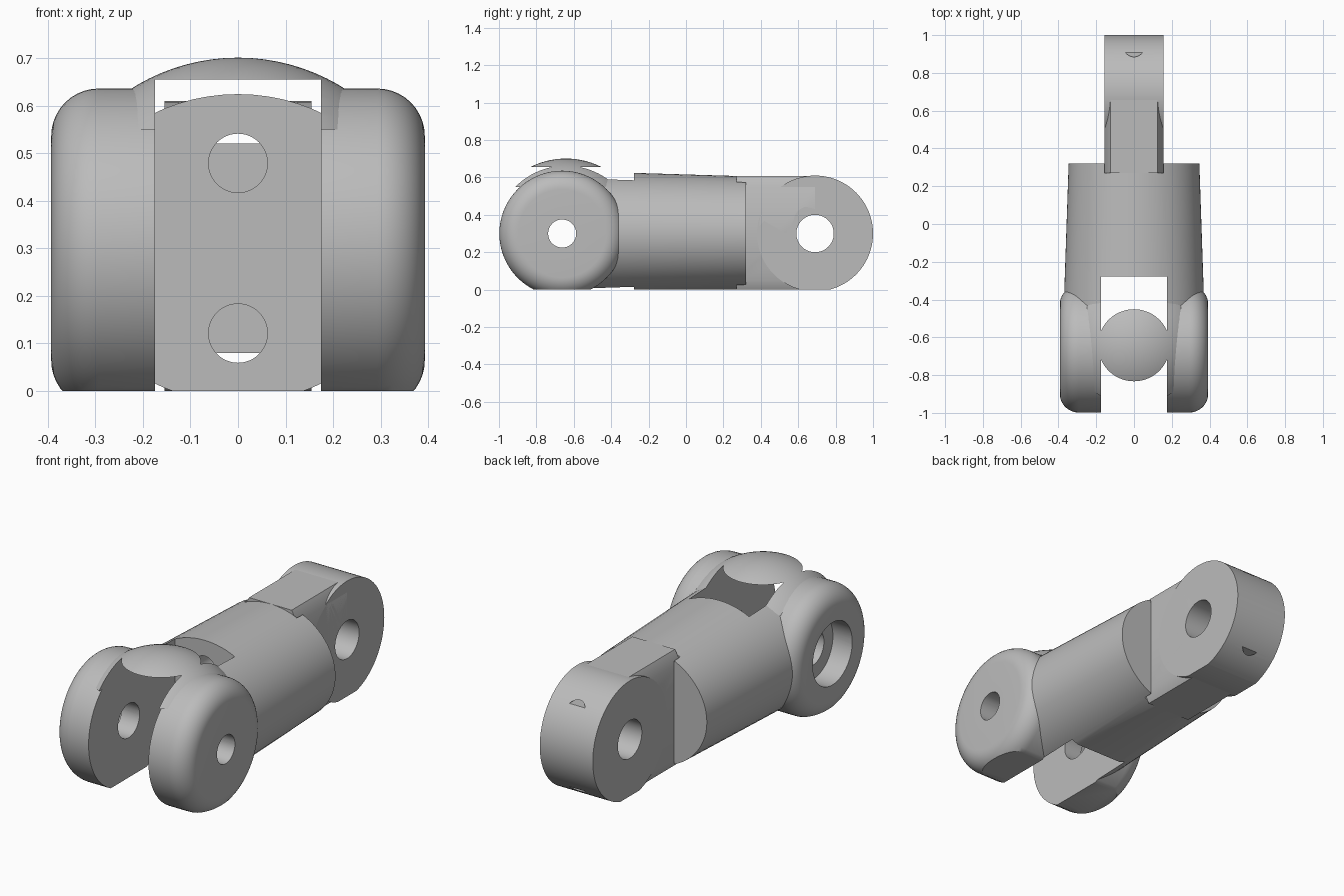
import bpy, bmesh, math
from mathutils import Matrix, Vector

if "Cube" in bpy.data.objects:
    bpy.data.objects.remove(bpy.data.objects["Cube"])

grey = bpy.data.materials.new("plain_grey")
grey.use_nodes = True
COLOUR = (0.5, 0.5, 0.5, 1)
grey.diffuse_color = COLOUR
grey.node_tree.nodes["Principled BSDF"].inputs["Base Color"].default_value = COLOUR

AXIS_Z = 0.3       # height of both pivots
FORK_Y = -0.662    # fork pivot
TAIL_Y = 0.69      # tail pivot
SLOT = 0.175       # half width of the fork slot
TAIL_W = 0.155     # half width of the tail


def make(name, bm):
    bmesh.ops.recalc_face_normals(bm, faces=bm.faces)
    mesh = bpy.data.meshes.new(name)
    bm.to_mesh(mesh)
    bm.free()
    mesh.materials.append(grey)
    ob = bpy.data.objects.new(name, mesh)
    bpy.context.collection.objects.link(ob)
    return ob


def box(lo, hi, name="cutter"):
    lo, hi = Vector(lo), Vector(hi)
    bm = bmesh.new()
    size = Matrix.Diagonal((*(hi - lo), 1))
    bmesh.ops.create_cube(bm, size=1, matrix=Matrix.Translation((lo + hi) / 2) @ size)
    return make(name, bm)


def rod(axis, start, end, radius, a, b, name="cutter", segments=64):
    """Cylinder along x (a, b = y, z) or along y (a, b = x, z)."""
    mid = (start + end) / 2
    centre = (mid, a, b) if axis == "x" else (a, mid, b)
    turn = Matrix.Rotation(math.pi / 2, 4, "Y" if axis == "x" else "X")
    bm = bmesh.new()
    bmesh.ops.create_cone(bm, cap_ends=True, segments=segments, radius1=radius,
                          radius2=radius, depth=abs(end - start),
                          matrix=Matrix.Translation(centre) @ turn)
    return make(name, bm)


def cut(ob, cutter):
    mod = ob.modifiers.new("cut", "BOOLEAN")
    mod.operation, mod.solver, mod.object = "DIFFERENCE", "EXACT", cutter
    bpy.context.view_layer.objects.active = ob
    bpy.ops.object.modifier_apply(modifier=mod.name)
    bpy.data.objects.remove(cutter)


def trim_below(ob, z=0.0):
    cut(ob, box((-2, -2, z - 2), (2, 2, z)))


def finish(ob):
    bpy.ops.object.select_all(action="DESELECT")
    ob.select_set(True)
    bpy.context.view_layer.objects.active = ob
    bpy.ops.object.shade_smooth_by_angle(angle=math.radians(30))


# Fork discs: round-edged wheels with a pin hole, one side counterbored
def fork_disc(name, side):
    outer, radius, fillet = 0.393, 0.336, 0.1
    profile = [(SLOT, 0), (SLOT, radius)]
    for i in range(11):
        t = math.pi / 2 * i / 10
        profile.append((outer - fillet + fillet * math.sin(t),
                        radius - fillet + fillet * math.cos(t)))
    profile.append((outer, 0))
    bm = bmesh.new()
    verts = [bm.verts.new((side * x, FORK_Y, AXIS_Z + r)) for x, r in profile]
    edges = [bm.edges.new(pair) for pair in zip(verts, verts[1:])]
    bmesh.ops.spin(bm, geom=verts + edges, cent=(0, FORK_Y, AXIS_Z), axis=(1, 0, 0),
                   angle=math.tau, steps=72, use_duplicate=False)
    bmesh.ops.remove_doubles(bm, verts=bm.verts, dist=1e-5)
    ob = make(name, bm)
    trim_below(ob)
    cut(ob, rod("x", side * 0.1, side * 0.5, 0.075 if side > 0 else 0.09, FORK_Y, AXIS_Z))
    if side < 0:
        cut(ob, rod("x", -0.28, -0.5, 0.165, FORK_Y, AXIS_Z))
    finish(ob)


fork_disc("left_fork_disc", 1)
fork_disc("right_fork_disc", -1)

# Body: tapered oval barrel, slotted at the front and notched for the tail
back, front = 0.32, -0.5
bm = bmesh.new()
bmesh.ops.create_cone(bm, cap_ends=True, segments=72, radius1=0.346, radius2=0.374,
                      depth=back - front,
                      matrix=Matrix.Translation((0, (back + front) / 2, AXIS_Z))
                      @ Matrix.Diagonal((1, 1, 0.885, 1))
                      @ Matrix.Rotation(math.pi / 2, 4, "X"))
body = make("body", bm)
trim_below(body)
cut(body, box((-SLOT, -1, -1), (SLOT, -0.277, 1)))
cut(body, box((-TAIL_W, 0.27, -1), (TAIL_W, 1, 1)))

# Tail: round knuckle and the chamfered neck that joins it to the body
knuckle = rod("x", -TAIL_W, TAIL_W, 0.31, TAIL_Y, AXIS_Z, "tail_knuckle", 96)
trim_below(knuckle)

bm = bmesh.new()
corner = [(TAIL_W, 0.25), (TAIL_W - 0.03, 0.308)]
ring = corner + [(-x, z) for x, z in reversed(corner)]
ring += [(-x, -z) for x, z in ring]
face = bm.faces.new([bm.verts.new((x, 0.27, AXIS_Z + z)) for x, z in ring])
new = bmesh.ops.extrude_face_region(bm, geom=[face])["geom"]
bmesh.ops.translate(bm, vec=(0, TAIL_Y - 0.27, 0),
                    verts=[v for v in new if isinstance(v, bmesh.types.BMVert)])
bm.faces.ensure_lookup_table()
if face.is_valid and len(bm.faces) == len(ring) + 1:
    bm.faces.new(face.verts)
neck = make("tail_neck", bm)
trim_below(neck)

for part in (knuckle, neck):
    cut(part, rod("x", -1, 1, 0.1, TAIL_Y, AXIS_Z))

# Tendon channels: full bores in the body, slim crescents through the tail
for side in (1, -1):
    z = AXIS_Z + side * 0.179
    cut(body, rod("y", -0.4, 0.5, 0.062, 0, z, segments=48))
    for part in (knuckle, neck):
        crescent = rod("y", 0.2, 1.2, 0.062, 0, z, segments=48)
        lo, hi = sorted((AXIS_Z + side * 0.22, AXIS_Z - side * 0.1))
        cut(crescent, box((-1, -1, lo), (1, 2, hi)))
        cut(part, crescent)

for part in (body, knuckle, neck):
    finish(part)

# Cap: shallow dome bridging the fork, hollowed by the slot
bm = bmesh.new()
bmesh.ops.create_uvsphere(bm, u_segments=48, v_segments=48, radius=0.42,
                          matrix=Matrix.Translation((0, -0.642, 0.281)))
cap = make("knuckle_cap", bm)
trim_below(cap, 0.55)
cut(cap, box((-SLOT, -2, 0), (SLOT, 1, 0.655)))
finish(cap)
